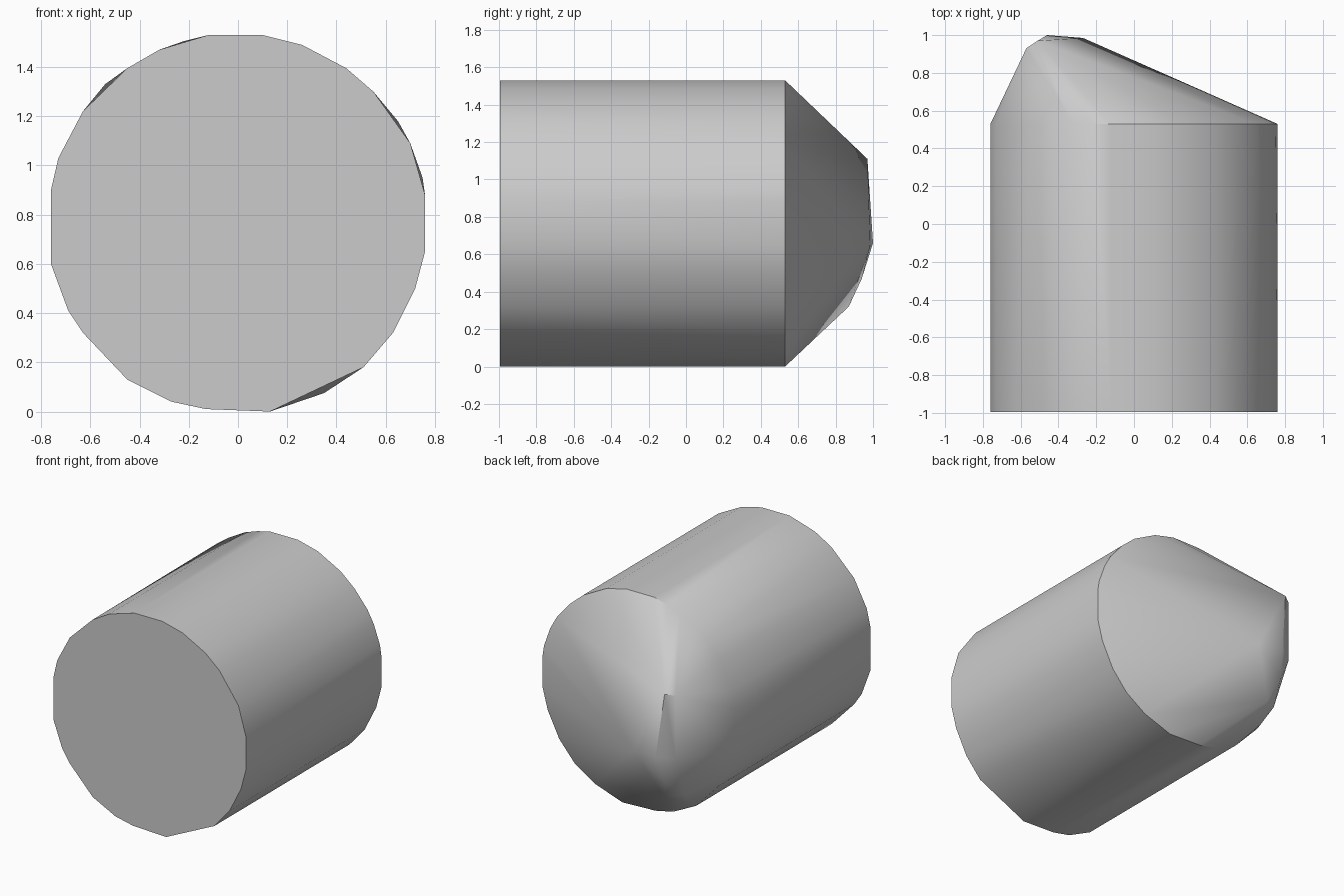
import bpy, bmesh, math

cube = bpy.data.objects.get("Cube")
if cube:
    bpy.data.objects.remove(cube, do_unlink=True)

# Plain grey body material
grey = bpy.data.materials.new("plain_grey")
grey.use_nodes = True
colour = (0.6, 0.6, 0.6, 1)
grey.diffuse_color = colour
grey.node_tree.nodes["Principled BSDF"].inputs["Base Color"].default_value = colour

FRONT, SHOULDER = -0.995, 0.53

# Slightly irregular round outline (x, z) shared by both ends
outline = [
    (-.12, 1.53), (.1, 1.53), (.26, 1.49), (.44, 1.395), (.55, 1.3),
    (.7, 1.09), (.76, .88), (.76, .65), (.72, .5), (.63, .32), (.51, .18),
    (.13, 0), (-.13, .01), (-.27, .04), (-.45, .13), (-.63, .32),
    (-.69, .41), (-.76, .6), (-.76, .9), (-.73, 1.03), (-.63, 1.22),
    (-.45, 1.395), (-.32, 1.47)]
# Extra corners found on the shoulder only
shoulder_extra = [(-.22, 1.505), (-.54, 1.33), (.65, 1.18), (.75, .95), (.35, .075)]

# Blunt off-centre nose
nose = [
    (-.51, .97, 1.11), (-.57, .93, 1.1), (-.46, 1.0, .66), (-.57, .93, .65),
    (-.27, .985, .65), (-.49, .94, .47), (-.44, .87, .32),
    (-.55, .8, .34), (-.52, .7, .24)]

# Skin the ends and nose as one convex body
bm = bmesh.new()
points = [(x, FRONT, z) for x, z in outline]
points += [(x, SHOULDER, z) for x, z in outline + shoulder_extra]
points += nose
for p in points:
    bm.verts.new(p)
hull = bmesh.ops.convex_hull(bm, input=bm.verts[:])
loose = [v for v in bm.verts if not v.link_faces]
bmesh.ops.delete(bm, geom=loose, context='VERTS')
bmesh.ops.dissolve_limit(bm, angle_limit=math.radians(0.5),
                         verts=bm.verts[:], edges=bm.edges[:])
bmesh.ops.recalc_face_normals(bm, faces=bm.faces[:])

mesh = bpy.data.meshes.new("body")
bm.to_mesh(mesh)
bm.free()
mesh.materials.append(grey)
body = bpy.data.objects.new("body", mesh)
bpy.context.collection.objects.link(body)

# Smooth sides with a crisp front rim and shoulder
bpy.ops.object.select_all(action='DESELECT')
body.select_set(True)
bpy.context.view_layer.objects.active = body
bpy.ops.object.shade_smooth_by_angle(angle=math.radians(35))
